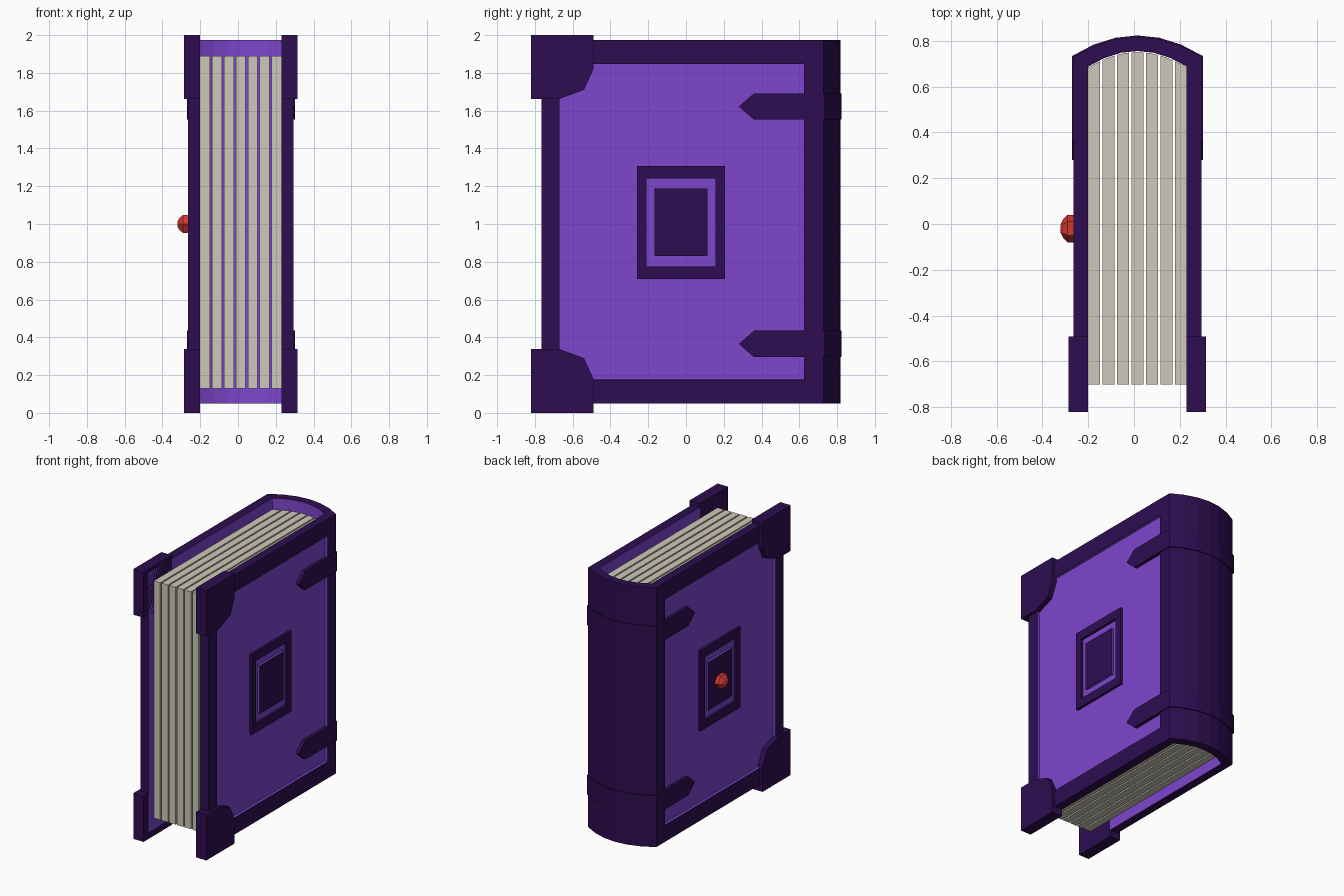
import bpy, bmesh, math

if "Cube" in bpy.data.objects:
    bpy.data.objects.remove(bpy.data.objects["Cube"])

CX = 0.015            # mid-plane of the book in x
OUT, INN = 0.28, 0.215  # half widths: outside and inside of the covers
PANEL = 0.262         # half width at the recessed panel


def material(name, rgb):
    lin = [((c / 255 + 0.055) / 1.055) ** 2.4 if c > 10 else c / 255 / 12.92 for c in rgb]
    m = bpy.data.materials.new(name)
    m.diffuse_color = (*lin, 1)
    m.use_nodes = True
    m.node_tree.nodes["Principled BSDF"].inputs["Base Color"].default_value = m.diffuse_color
    return m


DARK = material("dark purple", (45, 13, 80))
PURPLE = material("bright purple", (125, 70, 206))
PAPER = material("paper", (206, 201, 184))
RED = material("gem red", (208, 56, 45))


def finish(bm, name, *mats):
    bmesh.ops.recalc_face_normals(bm, faces=bm.faces)
    me = bpy.data.meshes.new(name)
    bm.to_mesh(me)
    bm.free()
    for m in mats:
        me.materials.append(m)
    ob = bpy.data.objects.new(name, me)
    bpy.context.collection.objects.link(ob)
    return ob


def prism(points, a, b, axis):
    """Extrude a 2D outline from a to b: axis 'z' uses (x, y), axis 'x' uses (y, z)."""
    bm = bmesh.new()
    put = (lambda p, t: (p[0] + CX, p[1], t)) if axis == 'z' else (lambda p, t: (t + CX, p[0], p[1]))
    face = bm.faces.new([bm.verts.new(put(p, a)) for p in points])
    new = bmesh.ops.extrude_face_region(bm, geom=[face])['geom']
    d = (0, 0, b - a) if axis == 'z' else (b - a, 0, 0)
    bmesh.ops.translate(bm, vec=d, verts=[v for v in new if isinstance(v, bmesh.types.BMVert)])
    bmesh.ops.recalc_face_normals(bm, faces=bm.faces)
    return bm


def rect(y0, y1, z0, z1):
    return [(y0, z0), (y1, z0), (y1, z1), (y0, z1)]


def arc(half, top, drop, n=6):
    xs = [-half + 2 * half * i / n for i in range(n + 1)]
    return [(x, top - drop * (x / half) ** 2) for x in xs]


# covers and spine as one U-shaped case
outer, inner = arc(OUT, 0.817, 0.09), arc(INN, 0.755, 0.068)
case = [(-OUT, -0.765)] + outer + [(OUT, -0.765), (INN, -0.765)] + inner[::-1] + [(-INN, -0.765)]
bm = prism(case, 0.05, 1.973, 'z')
bm.normal_update()
for f in list(bm.faces):
    c = f.calc_center_median()
    x = c.x - CX
    # inside faces of the case are bright
    if abs(f.normal.z) < 0.5 and c.y > -0.7:
        if (abs(abs(x) - INN) < 0.001 and abs(f.normal.x) > 0.9) or (c.y > 0.6 and f.normal.y < -0.1):
            f.material_index = 1
    # recessed panel on each outer side
    if abs(abs(x) - OUT) < 0.001:
        bmesh.ops.inset_individual(bm, faces=[f], thickness=0.1)
        for v in f.verts:
            v.co.y = -0.67 if v.co.y < 0 else 0.625
            v.co.z = 0.175 if v.co.z < 1 else 1.848
        rim = bmesh.ops.inset_individual(bm, faces=[f], thickness=0.001)['faces']
        for v in f.verts:
            v.co.x = CX + math.copysign(PANEL, x)
        for g in rim + [f]:
            g.material_index = 1
finish(bm, "book_case", DARK, PURPLE)

# page blocks following the curve of the spine
N, GAP = 7, 0.011
w = (2 * INN - GAP * (N - 1)) / N
for i in range(N):
    x0 = -INN + i * (w + GAP)
    end = [(x, 0.75 - 0.068 * (x / INN) ** 2) for x in (x0 + w, x0 + w / 2, x0)]
    finish(prism([(x0, -0.70), (x0 + w, -0.70)] + end, 0.13, 1.89, 'z'), f"page_block_{i + 1}", PAPER)

# straps: a band round the spine and a pointed leg on each cover
for label, z in (("lower", 0.365), ("upper", 1.622)):
    band = arc(OUT + 0.006, 0.823, 0.09) + arc(OUT - 0.01, 0.80, 0.09)[::-1]
    finish(prism(band, z - 0.07, z + 0.07, 'z'), f"{label}_spine_band", DARK)
    leg = [(0.28, z), (0.36, z - 0.07), (0.733, z - 0.07), (0.733, z + 0.07), (0.36, z + 0.07)]
    for side, s in (("left", -1), ("right", 1)):
        finish(prism(leg, s * (PANEL - 0.01), s * (OUT + 0.006), 'x'), f"{label}_{side}_strap", DARK)

for side, s in (("left", -1), ("right", 1)):
    # corner guards
    guard = [(-0.82, 0), (-0.49, 0), (-0.49, 0.18), (-0.54, 0.29), (-0.67, 0.338), (-0.82, 0.338)]
    for label, pts in (("lower", guard), ("upper", [(y, 2 - z) for y, z in guard])):
        finish(prism(pts, s * INN, s * 0.30, 'x'), f"{label}_{side}_corner_guard", DARK)
    # emblem frame: a ring made by insetting and removing the middle
    bm = prism(rect(-0.26, 0.207, 0.71, 1.307), s * (PANEL - 0.005), s * 0.28, 'x')
    caps = [f for f in bm.faces if abs(f.normal.x) > 0.9]
    bmesh.ops.inset_individual(bm, faces=caps, thickness=0.055)
    for v in {v for f in caps for v in f.verts}:
        v.co.y = -0.208 if v.co.y < -0.02 else 0.155
        v.co.z = 0.775 if v.co.z < 1 else 1.242
    loops = [e for f in caps for e in f.edges]
    bmesh.ops.delete(bm, geom=caps, context='FACES_ONLY')
    bmesh.ops.bridge_loops(bm, edges=loops)
    finish(bm, f"{side}_emblem_frame", DARK)
    # raised block with bright sides and a dark face
    bm = prism(rect(-0.166, 0.115, 0.83, 1.187), s * (PANEL - 0.005), s * 0.278, 'x')
    for f in bm.faces:
        f.material_index = 0 if abs(f.normal.x) > 0.9 else 1
    finish(bm, f"{side}_emblem_block", DARK, PURPLE)

# faceted gem on the left cover: hexagonal rings closed by a small cap
bm = bmesh.new()
rings = []
for x, r in ((-0.26, 0.06), (-0.29, 0.06), (-0.31, 0.04), (-0.32, 0.018)):
    rings.append([bm.verts.new((x, -0.02 + r * math.cos(a * math.pi / 3),
                                1.0 + r * 0.92 * math.sin(a * math.pi / 3))) for a in range(6)])
for a, b in zip(rings, rings[1:]):
    for i in range(6):
        j = (i + 1) % 6
        bm.faces.new((a[i], a[j], b[j], b[i]))
bm.faces.new(rings[0])
bm.faces.new(rings[-1])
finish(bm, "gem", RED)
